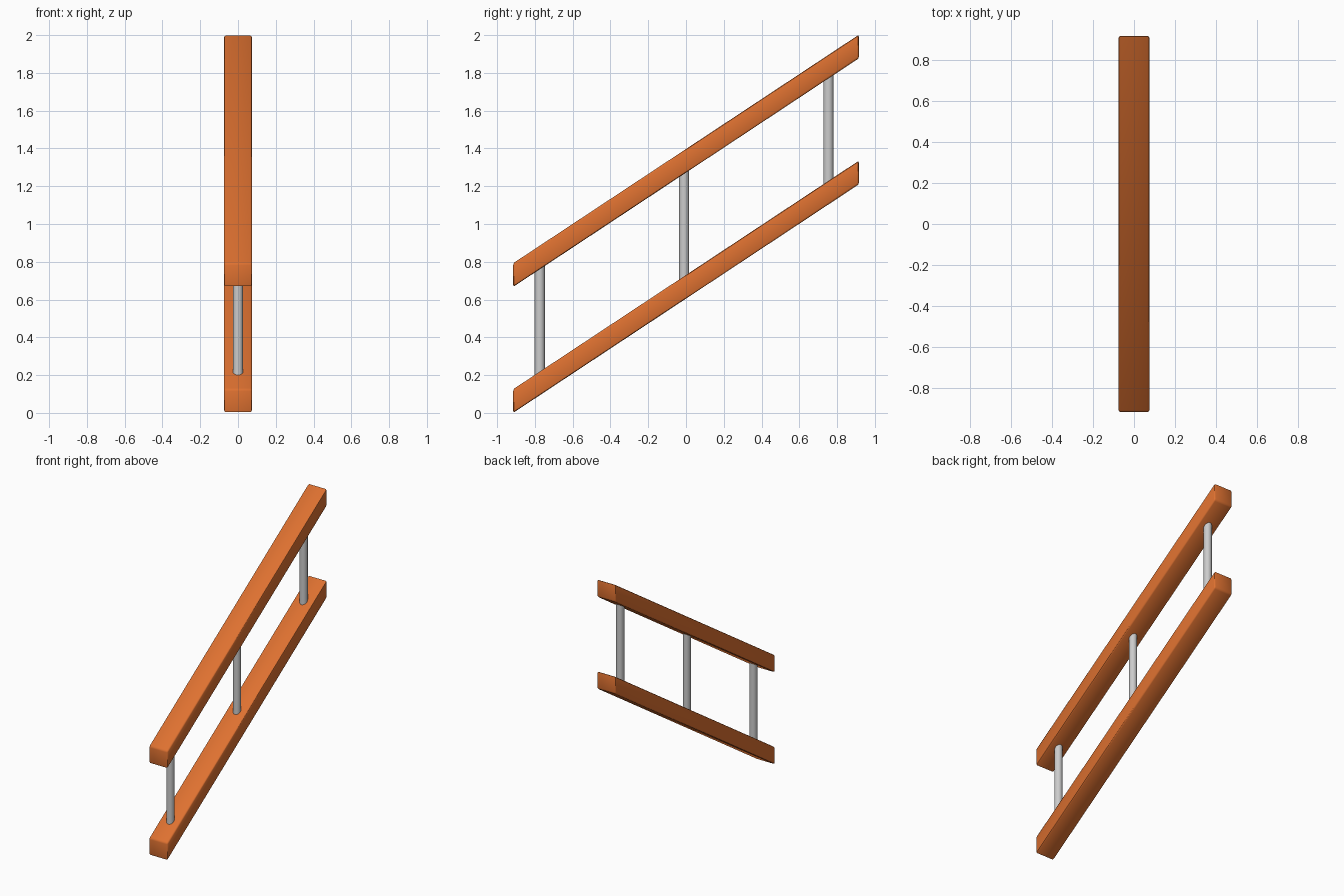
import bpy, bmesh, math

if "Cube" in bpy.data.objects:
    bpy.data.objects.remove(bpy.data.objects["Cube"])

SLOPE = 0.661      # rise per unit of y
HALF = 0.915       # half length along y
THICK = 0.125      # vertical thickness of a rail
GAP = 0.667        # height between the two rails
MID = 0.605        # underside of lower rail at y = 0


def material(name, rgb):
    m = bpy.data.materials.new(name)
    m.diffuse_color = (*rgb, 1)
    m.use_nodes = True
    m.node_tree.nodes["Principled BSDF"].inputs["Base Color"].default_value = m.diffuse_color
    return m


orange = material("orange_paint", (0.73, 0.165, 0.03))
steel = material("light_grey_metal", (0.6, 0.6, 0.6))


def finish(bm, name, mat):
    mesh = bpy.data.meshes.new(name)
    bm.to_mesh(mesh)
    bm.free()
    mesh.materials.append(mat)
    ob = bpy.data.objects.new(name, mesh)
    bpy.context.collection.objects.link(ob)
    return ob


def smooth(ob, angle):
    bpy.ops.object.select_all(action='DESELECT')
    ob.select_set(True)
    bpy.context.view_layer.objects.active = ob
    bpy.ops.object.shade_smooth_by_angle(angle=math.radians(angle))


# Sloping rail: a box sheared upwards so that its ends stay vertical
def rail(name, base):
    bm = bmesh.new()
    bmesh.ops.create_cube(bm, size=1)
    for v in bm.verts:
        v.co.x *= 0.15
        v.co.y *= 2 * HALF
        v.co.z = base + (v.co.z + 0.5) * THICK + SLOPE * v.co.y
    bmesh.ops.bevel(bm, geom=bm.edges[:], offset=0.01, segments=2,
                    profile=0.5, affect='EDGES')
    smooth(finish(bm, name, orange), 40)


# Upright post, with both ends sunk into the rails
def post(name, y):
    bm = bmesh.new()
    bmesh.ops.create_cone(bm, cap_ends=True, segments=16, radius1=0.027,
                          radius2=0.027, depth=GAP - 0.03)
    z = MID + THICK / 2 + GAP / 2 + SLOPE * y
    bmesh.ops.translate(bm, verts=bm.verts, vec=(0, y, z))
    smooth(finish(bm, name, steel), 40)


rail("lower_rail", MID)
rail("upper_rail", MID + GAP)
for label, y in (("front", -0.774), ("middle", -0.01), ("back", 0.754)):
    post(label + "_post", y)
